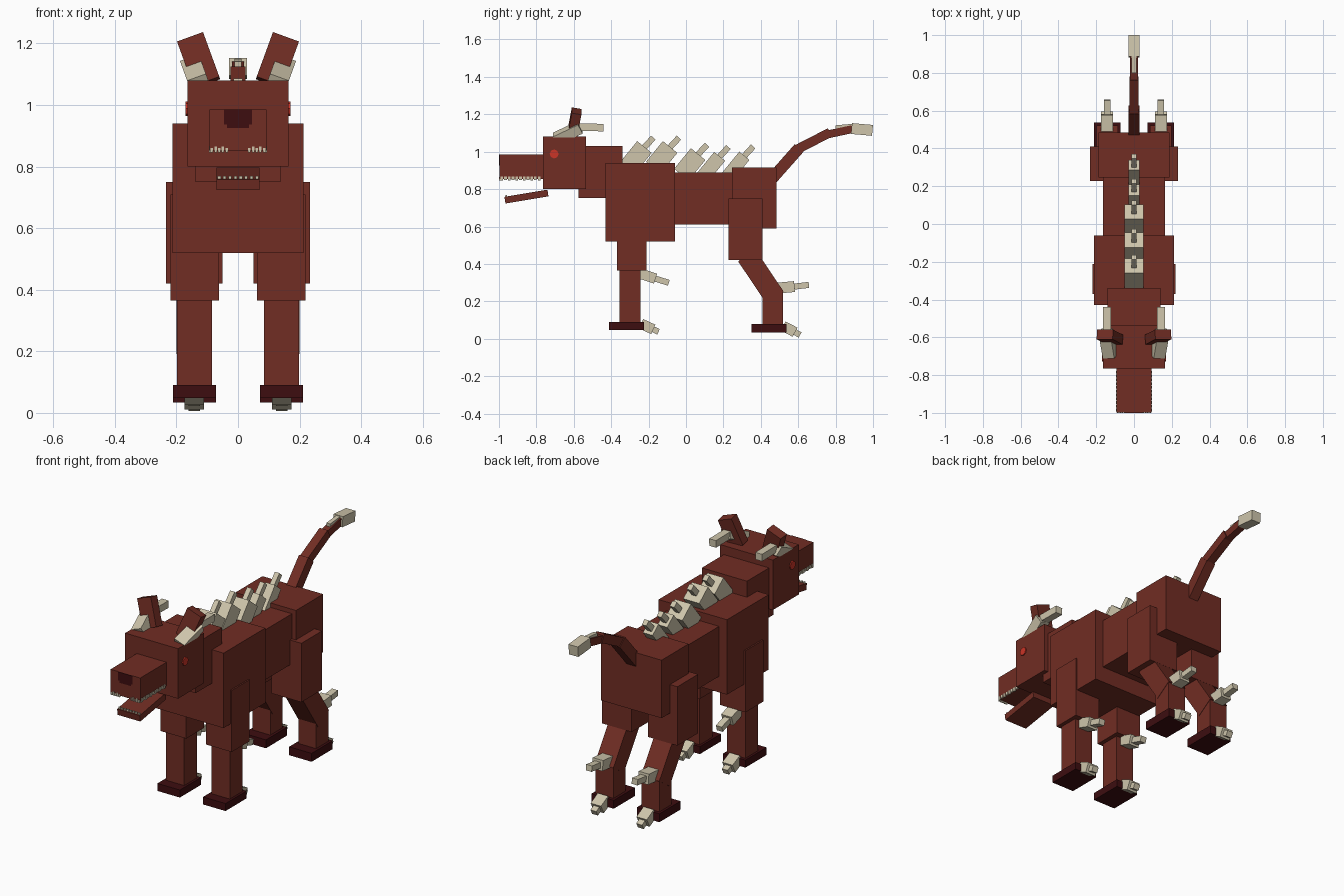
import bpy
from math import atan2, hypot, radians

old = bpy.data.objects.get("Cube")
if old:
    bpy.data.objects.remove(old, do_unlink=True)


def material(name, rgb):
    m = bpy.data.materials.new(name)
    m.use_nodes = True
    m.diffuse_color = (*rgb, 1)
    m.node_tree.nodes["Principled BSDF"].inputs["Base Color"].default_value = (*rgb, 1)
    return m


FUR = material("red_brown_fur", (0.165, 0.026, 0.017))
DARK = material("dark_maroon", (0.047, 0.004, 0.005))
BONE = material("bone", (0.62, 0.56, 0.41))
RED = material("eye_red", (0.6, 0.035, 0.02))


def block(name, mat, center, size, rot=(0, 0, 0)):
    bpy.ops.mesh.primitive_cube_add(size=1, location=center, rotation=rot)
    ob = bpy.context.object
    ob.name = name
    ob.scale = size
    ob.data.materials.append(mat)
    return ob


def box(name, mat, x, y, z):
    """Upright box from its ranges along each axis."""
    block(name, mat, [(a + b) / 2 for a, b in (x, y, z)], [abs(b - a) for a, b in (x, y, z)])


def limb(name, mat, x, p0, p1, width, thick, roll=0):
    """Box running between two (y, z) points, rolled about the y axis."""
    dy, dz = p1[0] - p0[0], p1[1] - p0[1]
    block(name, mat, (x, (p0[0] + p1[0]) / 2, (p0[1] + p1[1]) / 2),
          (width, hypot(dy, dz), thick), (atan2(dz, dy), radians(roll), 0))


def wide(half):
    return (-half, half)


# Body and head
box("chest", FUR, wide(0.212), (-0.43, -0.06), (0.52, 0.94))
box("torso", FUR, wide(0.163), (-0.07, 0.26), (0.61, 0.89))
box("hips", FUR, wide(0.188), (0.245, 0.485), (0.59, 0.915))
box("neck", FUR, wide(0.14), (-0.575, -0.34), (0.752, 1.03))
box("head", FUR, wide(0.164), (-0.765, -0.535), (0.80, 1.08))
box("snout", FUR, wide(0.092), (-0.997, -0.76), (0.853, 0.985))
limb("jaw", FUR, 0, (-0.968, 0.741), (-0.738, 0.779), 0.14, 0.036)

# Nose plate with a narrower lower edge
box("nose", DARK, wide(0.045), (-1.0, -0.99), (0.937, 0.985))
box("nose_lower", DARK, wide(0.036), (-1.0, -0.99), (0.926, 0.937))

# Teeth
for side in (1, -1):
    for i in range(5):
        x = side * (0.037 + i * 0.012)
        box("front_tooth", BONE, (x - 0.004, x + 0.004), (-1.0, -0.992),
            (0.845, 0.86 + 0.006 * (i % 2)))
    for i in range(11):
        y = -0.985 + i * 0.02
        box("side_tooth", BONE, (side * 0.088, side * 0.095), (y - 0.007, y + 0.007),
            (0.846 + 0.004 * (i % 2), 0.867))
for i in range(8):
    x = -0.061 + i * 0.0175
    box("lower_tooth", BONE, (x - 0.005, x + 0.005), (-0.966, -0.958), (0.755, 0.769))

# Spine plates: centre of the top edge (y, z), width across and along the slope
plates = [(-0.222, 1.025, 0.10, 0.10), (-0.085, 1.025, 0.10, 0.10),
          (0.065, 0.987, 0.10, 0.10), (0.180, 0.975, 0.06, 0.075),
          (0.312, 0.978, 0.06, 0.07)]
for y, z, width, thick in plates:
    limb("spine_plate", BONE, 0, (y - 0.09, z - 0.11), (y, z), width, thick)
    limb("spine_spike", BONE, 0, (y - 0.01, z - 0.012), (y + 0.047, z + 0.05), 0.028, 0.032)

# Tail
limb("tail_base", FUR, 0, (0.45, 0.845), (0.605, 1.02), 0.058, 0.062)
limb("tail_middle", FUR, 0, (0.585, 1.008), (0.77, 1.103), 0.05, 0.05)
limb("tail_end", FUR, 0, (0.755, 1.092), (0.89, 1.121), 0.04, 0.042)
limb("tail_barb", BONE, 0, (0.80, 1.13), (0.89, 1.138), 0.024, 0.022)
limb("tail_tip", BONE, 0, (0.885, 1.124), (0.997, 1.114), 0.058, 0.058)


def claw(name, x, p0, p1, p2, thick):
    """Broad base followed by a narrow point."""
    limb(name + "_base", BONE, x, p0, p1, 0.064, thick)
    limb(name + "_point", BONE, x, p1, p2, 0.036, 0.032)


for side, label in ((1, "left_"), (-1, "right_")):
    def across(a, b):
        return (side * a, side * b)

    # Ears, horns and eyes
    limb(label + "ear", FUR, side * 0.128, (-0.612, 1.068), (-0.585, 1.222), 0.09, 0.052, side * 20)
    limb(label + "horn_base", BONE, side * 0.138, (-0.70, 1.065), (-0.565, 1.133), 0.065, 0.055, side * 20)
    limb(label + "horn_point", BONE, side * 0.143, (-0.59, 1.131), (-0.44, 1.129), 0.042, 0.04)
    bpy.ops.mesh.primitive_cylinder_add(vertices=8, radius=0.024, depth=0.012,
                                        location=(side * 0.164, -0.705, 0.988),
                                        rotation=(0, radians(90), 0))
    eye = bpy.context.object
    eye.name = label + "eye"
    eye.data.materials.append(RED)

    # Front leg
    box(label + "front_upper_leg", FUR, across(0.062, 0.22), (-0.37, -0.212), (0.365, 0.71))
    box(label + "front_lower_leg", FUR, across(0.085, 0.198), (-0.355, -0.243), (0.06, 0.37))
    box(label + "front_foot", DARK, across(0.072, 0.211), (-0.412, -0.225), (0.048, 0.09))
    claw(label + "front_spur", side * 0.142, (-0.26, 0.353), (-0.163, 0.321), (-0.092, 0.299), 0.055)
    claw(label + "front_claw", side * 0.142, (-0.24, 0.08), (-0.175, 0.05), (-0.147, 0.037), 0.055)

    # Hind leg
    box(label + "thigh", FUR, across(0.05, 0.234), (0.227, 0.41), (0.42, 0.75))
    limb(label + "hind_shank", FUR, side * 0.142, (0.325, 0.445), (0.475, 0.222), 0.114, 0.112)
    box(label + "hind_lower_leg", FUR, across(0.087, 0.197), (0.41, 0.518), (0.045, 0.25))
    box(label + "hind_foot", DARK, across(0.072, 0.211), (0.35, 0.537), (0.033, 0.08))
    claw(label + "hind_spur", side * 0.142, (0.48, 0.27), (0.58, 0.279), (0.657, 0.288), 0.058)
    claw(label + "hind_claw", side * 0.142, (0.52, 0.068), (0.583, 0.035), (0.61, 0.02), 0.055)
